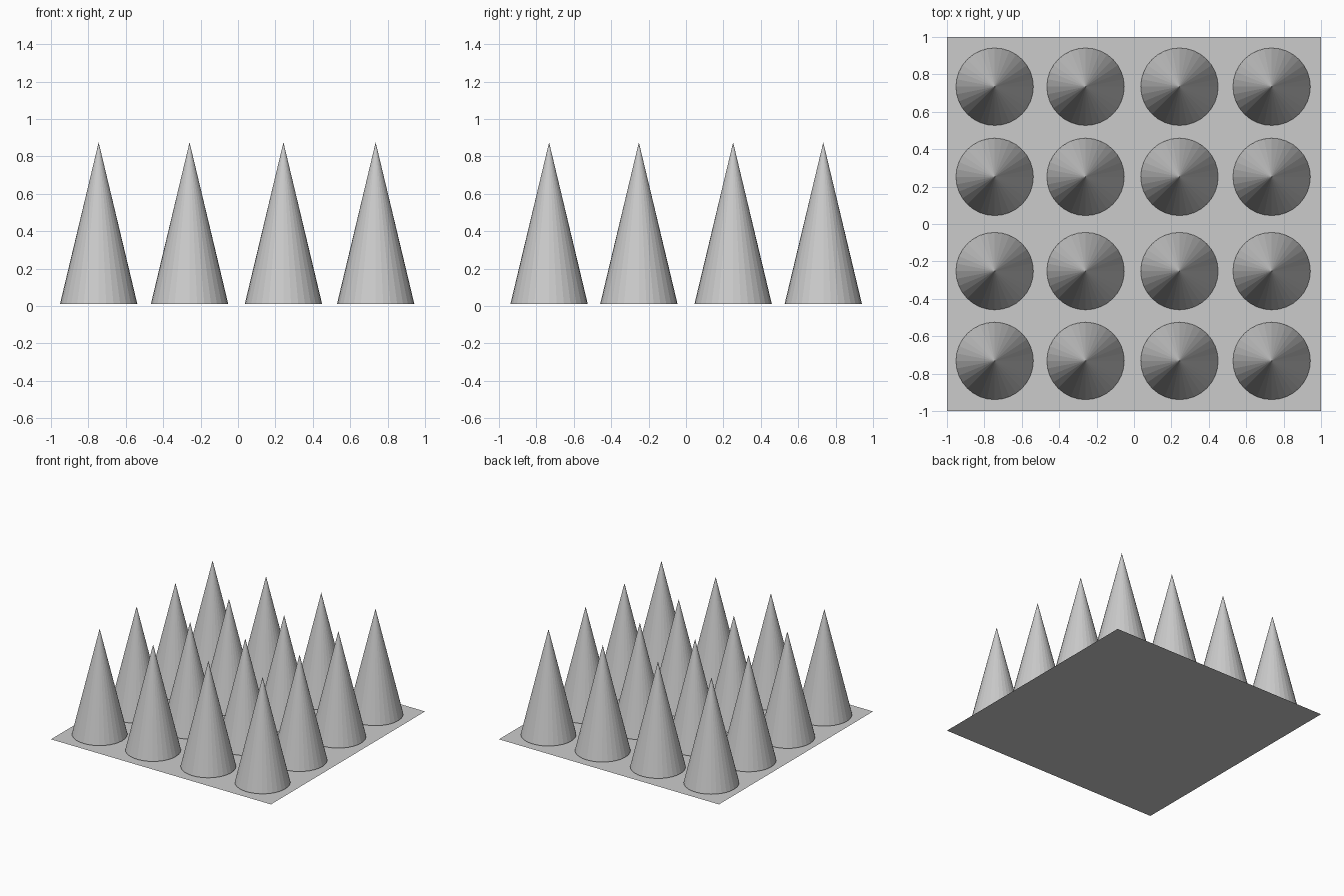
import bpy

cube = bpy.data.objects.get("Cube")
if cube:
    bpy.data.objects.remove(cube, do_unlink=True)

# Single grey finish
grey = bpy.data.materials.new("light_grey")
grey.use_nodes = True
colour = (0.6, 0.6, 0.6, 1)
grey.diffuse_color = colour
grey.node_tree.nodes["Principled BSDF"].inputs["Base Color"].default_value = colour

# Thin flat base sheet
bpy.ops.mesh.primitive_plane_add(size=2, location=(0, 0, 0))
base = bpy.context.object
base.name = "base_sheet"
base.data.materials.append(grey)

# Grid of flat-sided cones, hovering just above the sheet
BOTTOM, TOP, RADIUS = 0.01, 0.875, 0.207
columns = (-0.745, -0.259, 0.243, 0.736)
rows = (-0.732, -0.252, 0.252, 0.734)

bpy.ops.mesh.primitive_cone_add(vertices=32, radius1=RADIUS, radius2=0,
                                depth=TOP - BOTTOM)
first = bpy.context.object
first.data.materials.append(grey)
cone_mesh = first.data
cone_mesh.name = "cone"
bpy.data.objects.remove(first, do_unlink=True)

for r, y in enumerate(rows, 1):
    for c, x in enumerate(columns, 1):
        cone = bpy.data.objects.new(f"cone_row{r}_column{c}", cone_mesh)
        cone.location = (x, y, (BOTTOM + TOP) / 2)
        bpy.context.collection.objects.link(cone)
